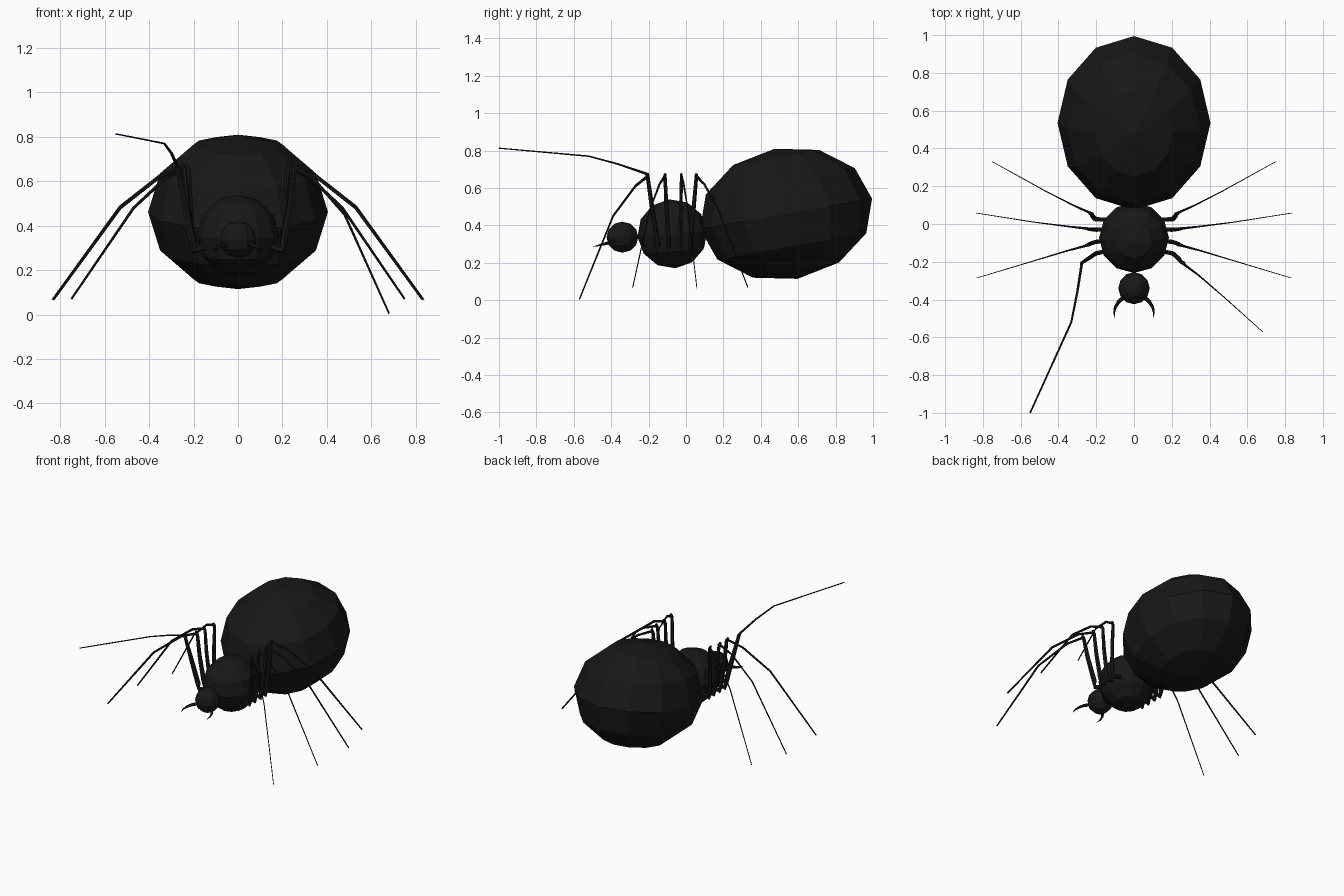
import bpy, bmesh, math
from mathutils import Vector

if "Cube" in bpy.data.objects:
    bpy.data.objects.remove(bpy.data.objects["Cube"])

black = bpy.data.materials.new("black_shell")
black.diffuse_color = (0.009, 0.009, 0.009, 1)
black.use_nodes = True
black.node_tree.nodes["Principled BSDF"].inputs["Base Color"].default_value = black.diffuse_color


def add_object(name, bm):
    bmesh.ops.recalc_face_normals(bm, faces=bm.faces[:])
    mesh = bpy.data.meshes.new(name)
    bm.to_mesh(mesh)
    bm.free()
    mesh.materials.append(black)
    ob = bpy.data.objects.new(name, mesh)
    bpy.context.collection.objects.link(ob)
    return ob


def ball(name, loc, radii, tilt=0):
    bm = bmesh.new()
    bmesh.ops.create_uvsphere(bm, u_segments=12, v_segments=6, radius=1)
    ob = add_object(name, bm)
    ob.location, ob.scale = loc, radii
    ob.rotation_euler = (math.radians(tilt), 0, 0)


def tube(name, stations, side=None, sides=6):
    """Tapered tube; each station is (point, in-plane radius, sideways radius)."""
    bm = bmesh.new()
    pts = [Vector(s[0]) for s in stations]
    # sideways direction: normal of the vertical plane holding the limb
    if side is None:
        d = pts[-1] - pts[0]
        side = Vector((-d.y, d.x, 0)).normalized()
    rings = []
    for i, (_, a, b) in enumerate(stations):
        t = (pts[min(i + 1, len(pts) - 1)] - pts[max(i - 1, 0)]).normalized()
        up = t.cross(side).normalized()
        across = up.cross(t).normalized()
        rings.append([bm.verts.new(pts[i] + up * a * math.cos(k * math.tau / sides)
                                   + across * b * math.sin(k * math.tau / sides))
                      for k in range(sides)])
    for r, q in zip(rings, rings[1:]):
        for k in range(sides):
            j = (k + 1) % sides
            bm.faces.new((r[k], r[j], q[j], q[k]))
    bm.faces.new(rings[0])
    bm.faces.new(rings[-1])
    return add_object(name, bm)


def leg(name, s, root_y, top, knee, foot):
    """Hip, thick upright thigh, sharp bend, then thin shin and foot."""
    def m(p):
        return (p[0] * s, p[1], p[2])
    hip = (0.2, root_y, 0.29)
    bend = Vector(top)
    shin = bend.lerp(Vector(knee), 0.35) + Vector((0, 0, 0.015))
    tube(name + "_thigh", [(m((0.13, root_y * 0.9, 0.31)), 0.014, 0.012),
                           (m(hip), 0.017, 0.013),
                           (m((0.205, root_y, 0.33)), 0.017, 0.012),
                           (m(Vector(hip).lerp(bend, 0.55)), 0.015, 0.011),
                           (m(bend - Vector((0.012, 0, 0.02))), 0.012, 0.009),
                           (m(bend), 0.009, 0.008)])
    tube(name + "_shin", [(m(bend - Vector((0.012, 0, 0.012))), 0.009, 0.008),
                          (m(shin), 0.008, 0.005),
                          (m(knee), 0.007, 0.003),
                          (m(foot), 0.005, 0.002)])


# Body
ball("abdomen", (0, 0.535, 0.462), (0.405, 0.467, 0.353), 10)
ball("thorax", (0, -0.073, 0.355), (0.185, 0.187, 0.185), 5)
ball("head", (0, -0.34, 0.337), (0.083, 0.085, 0.083))

# Standing legs: root y, top bend, knee, foot
legs = {
    "front_leg": (-0.155, (0.265, -0.205, 0.675), (0.48, -0.39, 0.45), (0.68, -0.57, 0.005)),
    "second_leg": (-0.095, (0.255, -0.112, 0.675), (0.53, -0.195, 0.48), (0.83, -0.285, 0.068)),
    "third_leg": (-0.03, (0.255, -0.025, 0.675), (0.53, 0.01, 0.485), (0.835, 0.058, 0.066)),
    "rear_leg": (0.025, (0.235, 0.055, 0.675), (0.47, 0.175, 0.48), (0.75, 0.33, 0.07)),
}
for s, label in ((1, "right_"), (-1, "left_")):
    for name, data in legs.items():
        if not (s < 0 and name == "front_leg"):
            leg(label + name, s, *data)

# Raised left front leg
tube("raised_leg_thigh", [((-0.13, -0.14, 0.31), 0.014, 0.012),
                          ((-0.2, -0.155, 0.29), 0.017, 0.013),
                          ((-0.205, -0.158, 0.33), 0.017, 0.012),
                          ((-0.24, -0.182, 0.5), 0.015, 0.011),
                          ((-0.275, -0.205, 0.665), 0.011, 0.009),
                          ((-0.28, -0.215, 0.68), 0.008, 0.008)])
tube("raised_leg_shin", [((-0.275, -0.2, 0.672), 0.007, 0.008),
                         ((-0.3, -0.36, 0.727), 0.005, 0.007),
                         ((-0.332, -0.52, 0.77), 0.004, 0.006),
                         ((-0.55, -1.0, 0.813), 0.003, 0.005)])

# Curved jaws
for s, label in ((1, "right_jaw"), (-1, "left_jaw")):
    tube(label, [((s * 0.05, -0.385, 0.315), 0.011, 0.011),
                 ((s * 0.08, -0.41, 0.308), 0.01, 0.01),
                 ((s * 0.099, -0.44, 0.3), 0.008, 0.008),
                 ((s * 0.105, -0.468, 0.293), 0.005, 0.005),
                 ((s * 0.101, -0.497, 0.286), 0.001, 0.001)], Vector((0, 0, 1)))
